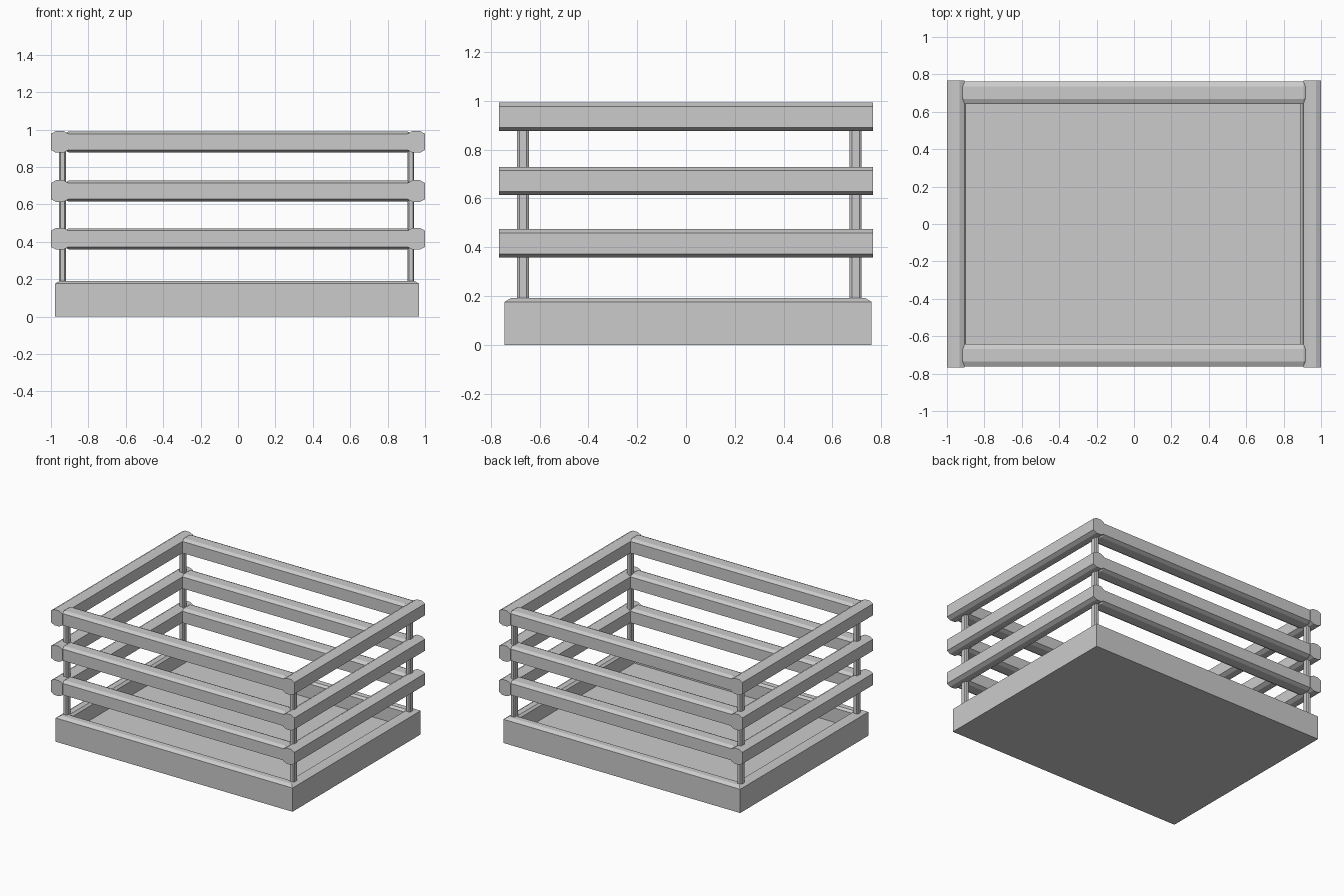
import bpy, bmesh

if "Cube" in bpy.data.objects:
    bpy.data.objects.remove(bpy.data.objects["Cube"])


def new_object(name, bm):
    bmesh.ops.recalc_face_normals(bm, faces=bm.faces)
    mesh = bpy.data.meshes.new(name)
    bm.to_mesh(mesh)
    bm.free()
    ob = bpy.data.objects.new(name, mesh)
    bpy.context.collection.objects.link(ob)
    return ob


def loft(name, rings):
    """Skin a list of equal-length closed rings and cap both ends."""
    bm = bmesh.new()
    rows = [[bm.verts.new(p) for p in ring] for ring in rings]
    n = len(rows[0])
    for a, b in zip(rows, rows[1:]):
        for i in range(n):
            j = (i + 1) % n
            bm.faces.new((a[i], a[j], b[j], b[i]))
    bm.faces.new(rows[0])
    bm.faces.new(rows[-1])
    return new_object(name, bm)


def octagon(w, h, cw, ch):
    """Rectangle of half size w, h with corners cut by cw, ch."""
    return [(w, -h + ch), (w, h - ch), (w - cw, h), (-w + cw, h),
            (-w, h - ch), (-w, -h + ch), (-w + cw, -h), (w - cw, -h)]


# Tray base with chamfered rim and recessed floor: (inset, height) steps
def base_ring(inset, z):
    x0, x1, y0, y1 = -0.978 + inset, 0.968 - inset, -0.743 + inset, 0.761 - inset
    return [(x0, y0, z), (x1, y0, z), (x1, y1, z), (x0, y1, z)]


loft("tray_base", [base_ring(i, z) for i, z in (
    (0, 0), (0, 0.176), (0.025, 0.191), (0.065, 0.191), (0.08, 0.176), (0.08, 0.07))])

# Three tiers of slats
for tier, z in enumerate((0.416, 0.671, 0.934), 1):
    for side, s in (("left", -1), ("right", 1)):
        prof = octagon(0.047, 0.058, 0.027, 0.015)
        loft(f"{side}_slat_{tier}",
             [[(s * 0.953 + a, y, z + b) for a, b in prof] for y in (-0.767, 0.767)])
    for side, s in (("front", -1), ("back", 1)):
        full = octagon(0.060, 0.056, 0.026, 0.013)
        tip = octagon(0.035, 0.043, 0.010, 0.008)
        loft(f"{side}_slat_{tier}",
             [[(x, s * 0.702 + a, z + b) for a, b in prof]
              for x, prof in ((-0.932, tip), (-0.905, full), (0.905, full), (0.932, tip))])

# Corner posts
for xn, x in (("left", -0.938), ("right", 0.924)):
    for yn, y in (("front", -0.668), ("back", 0.695)):
        prof = octagon(0.018, 0.024, 0.007, 0.009)
        loft(f"{yn}_{xn}_post",
             [[(x + a, y + b, z) for a, b in prof] for z in (0.15, 0.95)])
